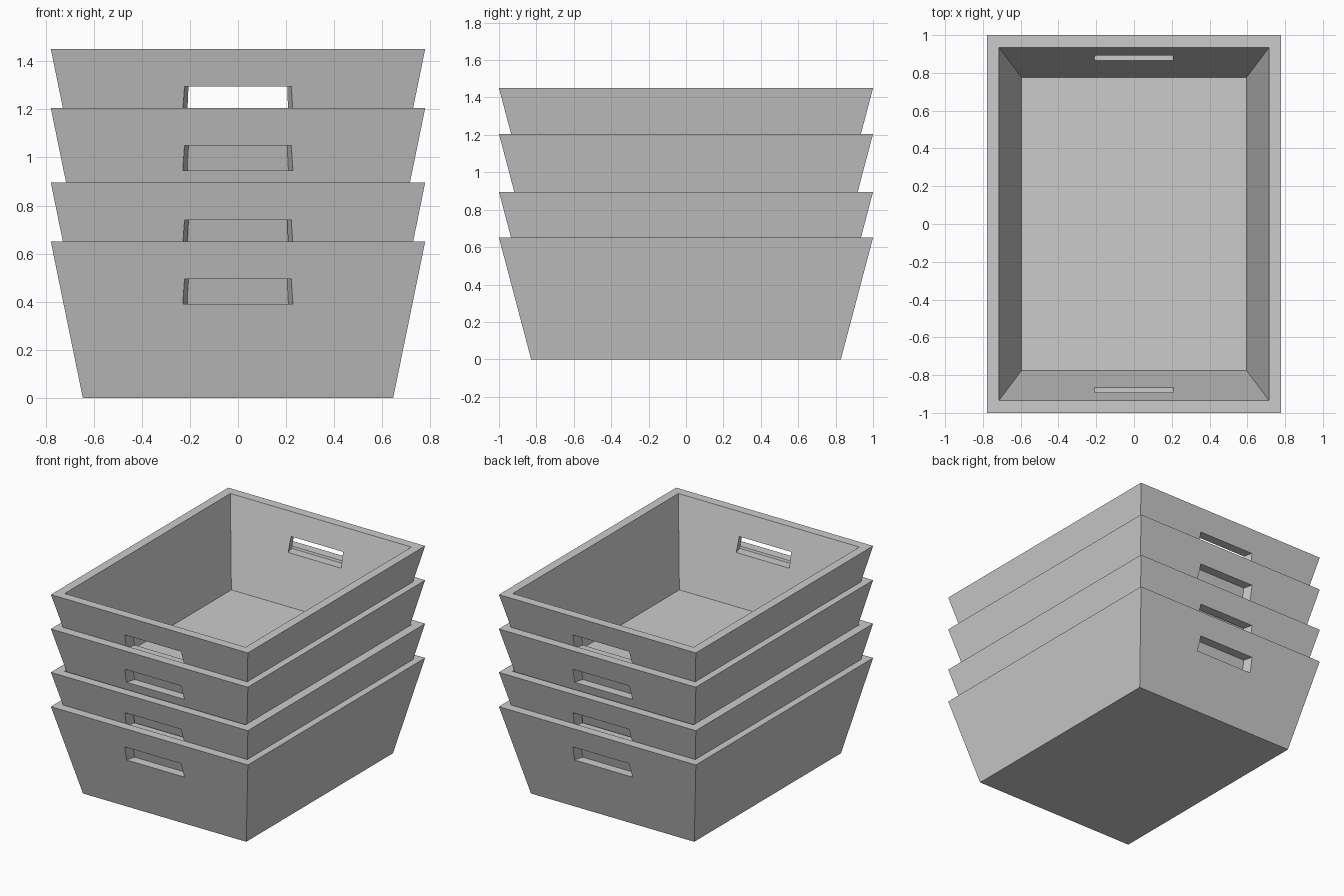
import bpy, bmesh

if "Cube" in bpy.data.objects:
    bpy.data.objects.remove(bpy.data.objects["Cube"])

W_TOP, D_TOP, W_BOT, D_BOT, H = 0.778, 1.0, 0.645, 0.828, 0.65


def rect(bm, hx, hy, z):
    return [bm.verts.new((sx * hx, sy * hy, z))
            for sx, sy in ((-1, -1), (1, -1), (1, 1), (-1, 1))]


def bridge(bm, a, b):
    for i in range(4):
        j = (i + 1) % 4
        bm.faces.new((a[i], a[j], b[j], b[i]))


def finish(bm, name):
    bmesh.ops.recalc_face_normals(bm, faces=bm.faces)
    me = bpy.data.meshes.new(name)
    bm.to_mesh(me)
    bm.free()
    ob = bpy.data.objects.new(name, me)
    bpy.context.collection.objects.link(ob)
    return ob


# Tapered open crate: outer shell, flat rim, inner shell and floor
bm = bmesh.new()
loops = [rect(bm, W_BOT, D_BOT, 0), rect(bm, W_TOP, D_TOP, H),
         rect(bm, 0.715, 0.935, H), rect(bm, 0.595, 0.775, 0.055)]
for a, b in zip(loops, loops[1:]):
    bridge(bm, a, b)
bm.faces.new(loops[0])
bm.faces.new(loops[-1])
crate = finish(bm, "crate_1")

# Flared handle cutters, one for each end wall
cutters = []
for side in (-1, 1):
    bm = bmesh.new()
    ends = []
    for y, low, high in ((0.80, 0.191, 0.181), (1.0, 0.248, 0.233)):
        ends.append([bm.verts.new((x, side * y, z)) for x, z in
                     ((-low, 0.39), (low, 0.39), (high, 0.495), (-high, 0.495))])
    bridge(bm, *ends)
    for e in ends:
        bm.faces.new(e)
    cutter = finish(bm, "handle_cutter")
    cutter.hide_render = True
    cutters.append(cutter)
    mod = crate.modifiers.new("handle", 'BOOLEAN')
    mod.operation = 'DIFFERENCE'
    mod.solver = 'EXACT'
    mod.object = cutter

# Bake the handle holes into the crate mesh
deps = bpy.context.evaluated_depsgraph_get()
baked = bpy.data.meshes.new_from_object(crate.evaluated_get(deps))
crate.modifiers.clear()
crate.data = baked
for c in cutters:
    bpy.data.objects.remove(c)

# Nested stack of identical crates
for n, z in enumerate((0.245, 0.555, 0.80), start=2):
    ob = bpy.data.objects.new(f"crate_{n}", baked)
    ob.location.z = z
    bpy.context.collection.objects.link(ob)
